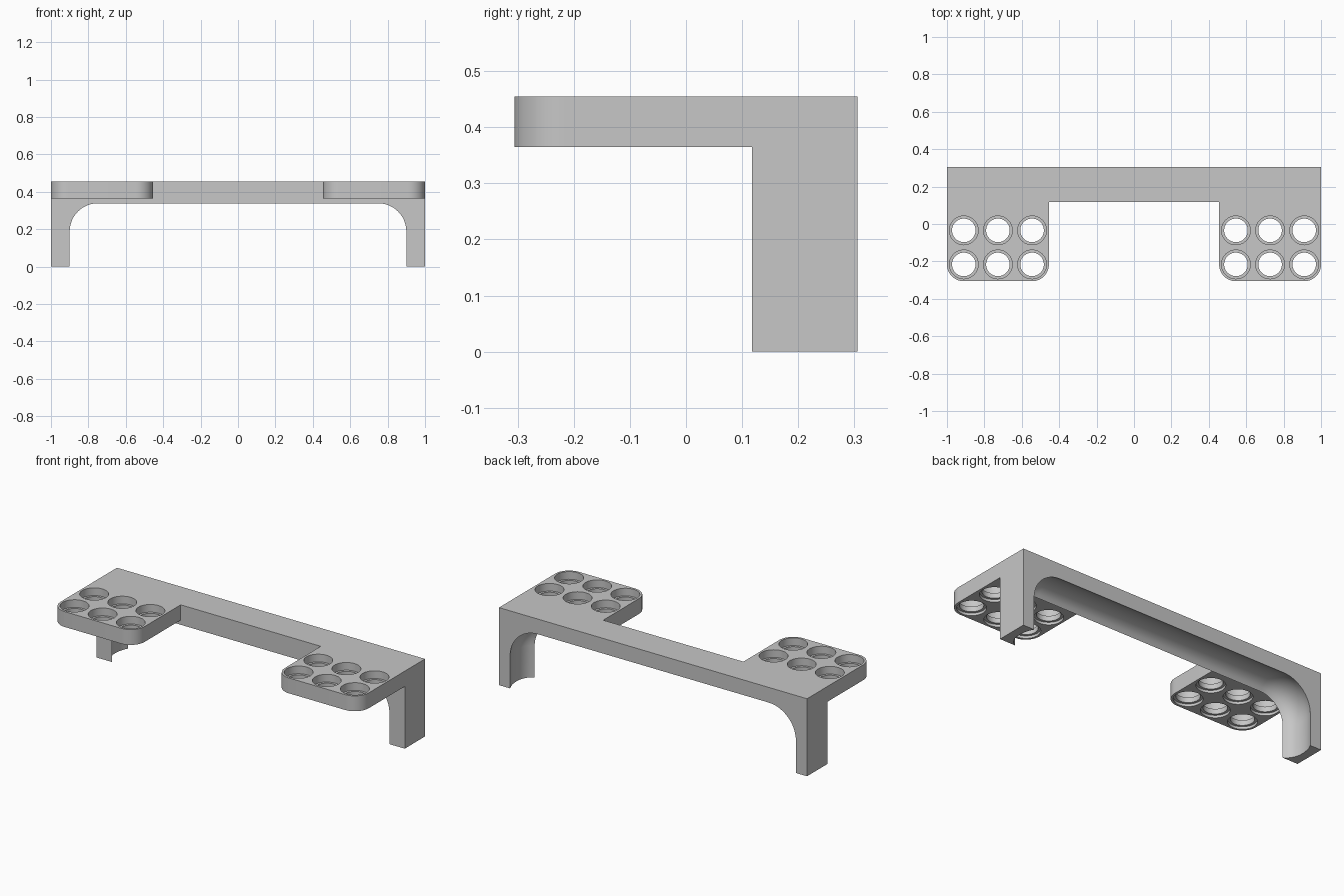
import bpy, bmesh
from math import pi, cos, sin

old = bpy.data.objects.get("Cube")
if old:
    bpy.data.objects.remove(old, do_unlink=True)

grey = bpy.data.materials.new("plain grey")
grey.use_nodes = True
color = (0.57, 0.57, 0.57, 1)
grey.diffuse_color = color
grey.node_tree.nodes["Principled BSDF"].inputs["Base Color"].default_value = color

TOP, BACK, BAR_FRONT = 0.455, 0.306, 0.118
TRAY_BOTTOM, TRAY_IN, CORNER = 0.365, 0.455, 0.09


def arc(cx, cy, r, start, end, n=12):
    return [(cx + r * cos(start + (end - start) * i / n),
             cy + r * sin(start + (end - start) * i / n)) for i in range(n + 1)]


def loft(name, rings):
    """Skin matching closed rings of 3D points and cap both ends."""
    bm = bmesh.new()
    loops = [[bm.verts.new(p) for p in ring] for ring in rings]
    for a, b in zip(loops, loops[1:]):
        for i in range(len(a)):
            bm.faces.new((a[i - 1], a[i], b[i], b[i - 1]))
    bm.faces.new(loops[0])
    bm.faces.new(loops[-1])
    bmesh.ops.recalc_face_normals(bm, faces=bm.faces)
    mesh = bpy.data.meshes.new(name)
    bm.to_mesh(mesh)
    bm.free()
    mesh.materials.append(grey)
    obj = bpy.data.objects.new(name, mesh)
    bpy.context.collection.objects.link(obj)
    return obj


def smooth(obj):
    bpy.ops.object.select_all(action="DESELECT")
    obj.select_set(True)
    bpy.context.view_layer.objects.active = obj
    bpy.ops.object.shade_smooth_by_angle(angle=pi / 6)


def arch(y, groove):
    """Arch outline at depth y, its inside hollowed outwards by groove."""
    half = [(1, TOP), (1, 0), (0.9 + groove, 0)] + arc(0.75, 0.188, 0.15 + groove, 0, pi / 2)
    return [(x, y, z) for x, z in half + [(-x, z) for x, z in reversed(half)]]


# Arched bar with two legs, hollowed along the inside by a rounded channel
channel = [(BAR_FRONT, 0), (0.13, 0.018), (0.147, 0.033), (0.17, 0.044), (0.195, 0.05),
           (0.225, 0.051), (0.255, 0.047), (0.28, 0.04), (BACK, 0.028)]
smooth(loft("arched_bar", [arch(y, groove) for y, groove in channel]))

# Trays with rounded front corners
for side, label in ((1, "left"), (-1, "right")):
    outer, inner, cy = 1 - CORNER, TRAY_IN + CORNER, -BACK + CORNER
    shape = [(TRAY_IN, BAR_FRONT)] + arc(inner, cy, CORNER, pi, 1.5 * pi)
    shape += arc(outer, cy, CORNER, 1.5 * pi, 2 * pi) + [(1, BAR_FRONT)]
    tray = loft(label + "_tray", [[(side * x, y, z) for x, y in shape]
                                  for z in (TRAY_BOTTOM, TOP)])

    # Through holes, widened at the top and bottom to leave a lip inside
    bores = [(0.063, TRAY_BOTTOM - 0.05, 0.2),
             (0.077, TOP - 0.045, 0.1),
             (0.077, TRAY_BOTTOM - 0.085, 0.1)]
    for k, (radius, base, height) in enumerate(bores):
        bm = bmesh.new()
        for i in range(3):
            for j in range(2):
                x = side * (inner + i * (outer - inner) / 2)
                made = bmesh.ops.create_cone(bm, cap_ends=True, segments=48, radius1=radius,
                                             radius2=radius, depth=height)["verts"]
                bmesh.ops.translate(bm, vec=(x, cy + j * 0.182, base + height / 2), verts=made)
        mesh = bpy.data.meshes.new("hole_cutter")
        bm.to_mesh(mesh)
        bm.free()
        mesh.materials.append(grey)
        cutter = bpy.data.objects.new(f"{label}_hole_cutter_{k}", mesh)
        bpy.context.collection.objects.link(cutter)
        cut = tray.modifiers.new("holes", "BOOLEAN")
        cut.operation, cut.solver, cut.object = "DIFFERENCE", "EXACT", cutter
        bpy.context.view_layer.objects.active = tray
        bpy.ops.object.modifier_apply(modifier=cut.name)
        bpy.data.objects.remove(cutter, do_unlink=True)
    smooth(tray)
